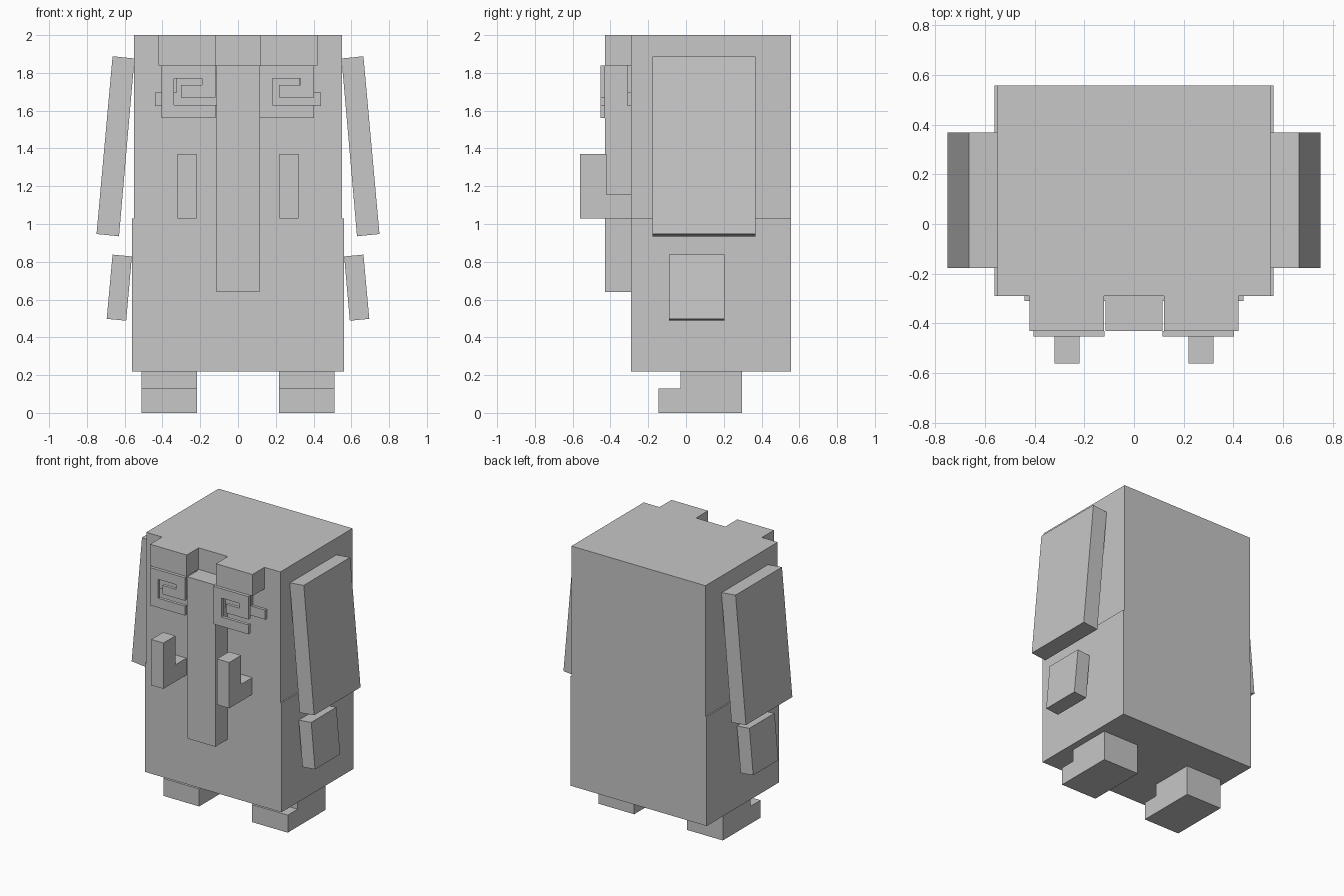
import bpy, bmesh

cube = bpy.data.objects.get("Cube")
if cube:
    bpy.data.objects.remove(cube, do_unlink=True)

grey = bpy.data.materials.new("plain grey")
grey.use_nodes = True
grey.diffuse_color = (0.57, 0.57, 0.57, 1)
grey.node_tree.nodes["Principled BSDF"].inputs["Base Color"].default_value = (0.57, 0.57, 0.57, 1)


def prism(name, outline, lo, hi, axis):
    """Extrude an outline from lo to hi; axis 'y' takes (x, z), axis 'x' takes (y, z)."""
    bm = bmesh.new()
    place = (lambda u, v: (u, lo, v)) if axis == "y" else (lambda u, v: (lo, u, v))
    face = bm.faces.new([bm.verts.new(place(u, v)) for u, v in outline])
    grown = bmesh.ops.extrude_face_region(bm, geom=[face])["geom"]
    shift = (0, hi - lo, 0) if axis == "y" else (hi - lo, 0, 0)
    bmesh.ops.translate(bm, verts=[g for g in grown if isinstance(g, bmesh.types.BMVert)], vec=shift)
    bmesh.ops.recalc_face_normals(bm, faces=bm.faces)
    mesh = bpy.data.meshes.new(name)
    bm.to_mesh(mesh)
    bm.free()
    mesh.materials.append(grey)
    obj = bpy.data.objects.new(name, mesh)
    bpy.context.collection.objects.link(obj)
    return obj


def box(name, x, y, z):
    return prism(name, [(x[0], z[0]), (x[1], z[0]), (x[1], z[1]), (x[0], z[1])], y[0], y[1], "y")


def both_sides(obj):
    """Mirror a +x part across the centre."""
    obj.modifiers.new("mirror", "MIRROR").use_axis = (True, False, False)


FACE, BACK, NOSE = -0.29, 0.557, -0.43

# Body and trunk
box("lower_body", (-0.56, 0.56), (FACE, BACK), (0.22, 1.03))
box("upper_body", (-0.55, 0.55), (FACE, BACK), (1.03, 2.0))
box("trunk", (-0.115, 0.115), (NOSE, FACE), (0.64, 1.84))

# Brows and the stepped plates behind the eyes
both_sides(box("brow", (0.12, 0.42), (NOSE, FACE), (1.84, 2.0)))
both_sides(prism("eye_backing", [(0.115, 1.625), (0.44, 1.625), (0.44, 1.695), (0.325, 1.695),
                                 (0.325, 1.84), (0.115, 1.84)], -0.31, FACE, "y"))

# Eye plates with a hooked slot, both facing the same way
hook = [(0, 1.56), (0.287, 1.56), (0.287, 1.63), (0.067, 1.63), (0.067, 1.77), (0.215, 1.77),
        (0.215, 1.735), (0.103, 1.735), (0.103, 1.67), (0.287, 1.67), (0.287, 1.84), (0, 1.84)]
for side, start in (("right", -0.405), ("left", 0.115)):
    prism(side + "_eye", [(start + u, z) for u, z in hook], -0.453, NOSE, "y")

# Tusks
both_sides(prism("tusks", [(FACE, 1.03), (-0.56, 1.03), (-0.56, 1.37), (-0.42, 1.37),
                           (-0.42, 1.155), (FACE, 1.155)], 0.22, 0.32, "x"))

# Slanted ears and arms
both_sides(prism("ears", [(0.548, 1.876), (0.664, 1.888), (0.749, 0.947), (0.63, 0.935)],
                 -0.177, 0.367, "y"))
both_sides(prism("arms", [(0.562, 0.828), (0.664, 0.838), (0.695, 0.498), (0.592, 0.488)],
                 -0.09, 0.205, "y"))

# Legs with toes
both_sides(prism("legs", [(-0.145, 0), (0.297, 0), (0.297, 0.22), (-0.03, 0.22),
                          (-0.03, 0.13), (-0.145, 0.13)], 0.217, 0.51, "x"))
